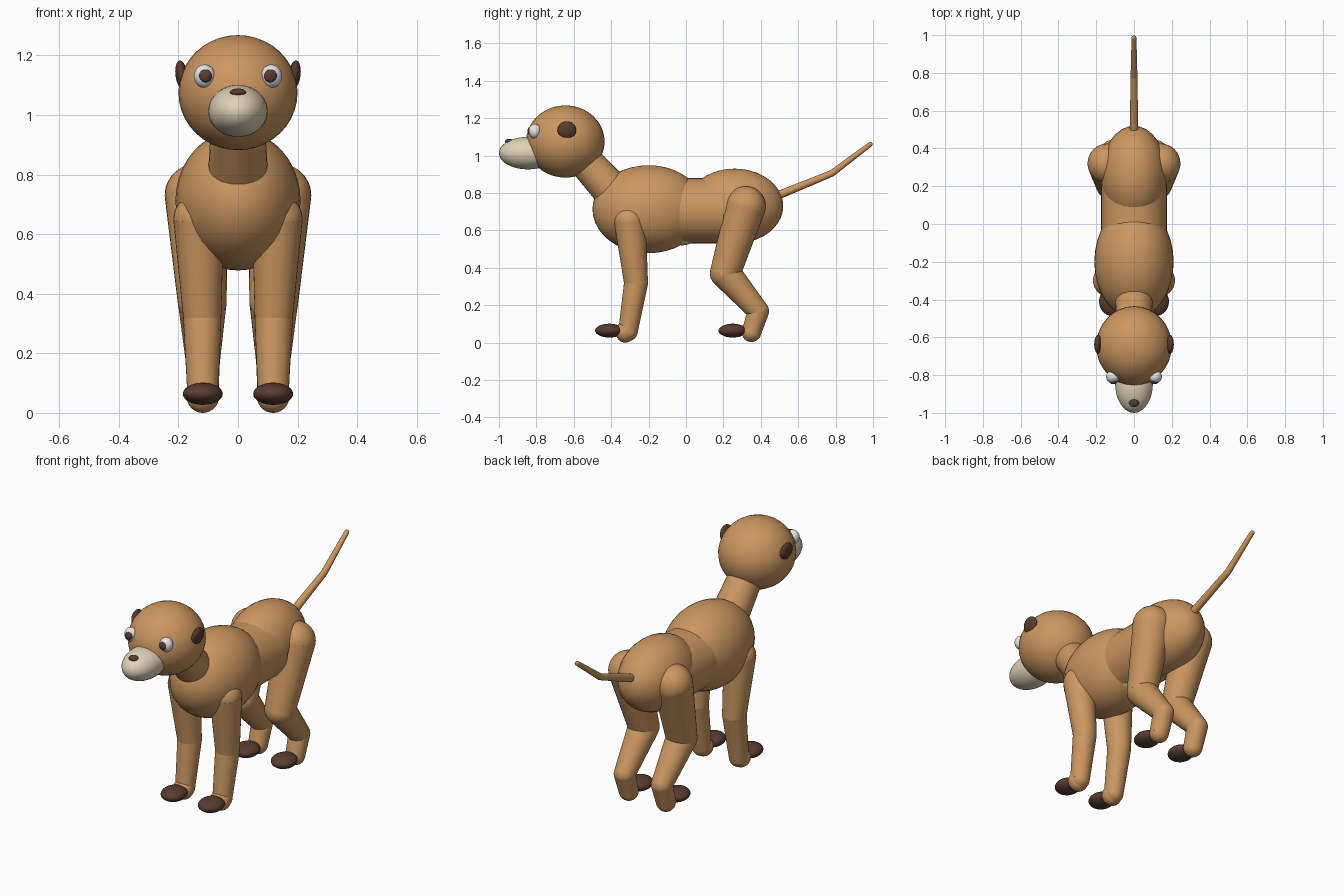
import bpy
import math
from mathutils import Vector

cube = bpy.data.objects.get("Cube")
if cube:
    bpy.data.objects.remove(cube, do_unlink=True)


def material(name, rgb):
    m = bpy.data.materials.new(name)
    m.use_nodes = True
    m.diffuse_color = (*rgb, 1)
    m.node_tree.nodes["Principled BSDF"].inputs["Base Color"].default_value = (*rgb, 1)
    return m


fur = material("tan_fur", (0.60, 0.31, 0.12))
brown = material("dark_brown", (0.10, 0.045, 0.03))
cream = material("cream", (0.74, 0.64, 0.48))
white = material("eye_white", (0.82, 0.82, 0.82))


def finish(name, mat):
    ob = bpy.context.object
    ob.name = name
    ob.data.materials.append(mat)
    bpy.ops.object.shade_smooth_by_angle(angle=math.radians(40))
    return ob


def ball(name, loc, size, mat=fur, rot=(0, 0, 0)):
    """Ellipsoid with the given half sizes."""
    bpy.ops.mesh.primitive_uv_sphere_add(segments=32, ring_count=20, radius=1,
                                         location=loc, rotation=rot)
    bpy.context.object.scale = size
    return finish(name, mat)


def limb(name, a, b, r1, r2, mat=fur):
    """Tapered tube from a to b."""
    a, b = Vector(a), Vector(b)
    bpy.ops.mesh.primitive_cone_add(vertices=32, radius1=r1, radius2=r2,
                                    depth=(b - a).length, location=(a + b) / 2)
    bpy.context.object.rotation_euler = (b - a).to_track_quat('Z', 'Y').to_euler()
    return finish(name, mat)


def leg(name, joints):
    """Chain of tapered tubes with a ball at every joint."""
    for i, (p, r) in enumerate(joints):
        ball(f"{name}_joint_{i + 1}", p, (r, r, r))
        if i:
            q, s = joints[i - 1]
            limb(f"{name}_segment_{i}", q, p, s, r)


# Torso
ball("chest", (0, -0.2, 0.713), (0.21, 0.3, 0.235))
ball("hips", (0, 0.26, 0.73), (0.175, 0.26, 0.2))
limb("waist", (0, -0.15, 0.705), (0, 0.2, 0.705), 0.175, 0.175)
ball("belly_patch", (0, -0.02, 0.61), (0.1, 0.1, 0.09), cream)

# Neck and head
limb("neck", (0, -0.40, 0.815), (0, -0.62, 1.06), 0.1, 0.085)
ball("head", (0, -0.645, 1.075), (0.2, 0.21, 0.193))
ball("muzzle", (0, -0.845, 1.013), (0.1, 0.155, 0.087), cream)
ball("nose", (0, -0.945, 1.075), (0.027, 0.024, 0.014), brown)

# Tail
tail = [(0, 0.45, 0.77), (0, 0.78, 0.905), (0, 0.985, 1.06)]
limb("tail_base", tail[0], tail[1], 0.023, 0.018)
ball("tail_joint", tail[1], (0.018, 0.018, 0.018))
limb("tail_end", tail[1], tail[2], 0.018, 0.013)
ball("tail_tip", tail[2], (0.013, 0.013, 0.013))

# Paired parts
for side, s in (("left", 1), ("right", -1)):
    ball(f"{side}_ear", (s * 0.19, -0.637, 1.135), (0.02, 0.05, 0.048), brown,
         (0, s * 0.12, 0))
    ball(f"{side}_eye", (s * 0.112, -0.808, 1.13), (0.036, 0.034, 0.039), white)
    ball(f"{side}_pupil", (s * 0.109, -0.834, 1.131), (0.022, 0.014, 0.022), brown)
    leg(f"{side}_front_leg", [
        ((s * 0.132, -0.30, 0.65), 0.085),
        ((s * 0.12, -0.267, 0.32), 0.064),
        ((s * 0.118, -0.31, 0.06), 0.052)])
    ball(f"{side}_front_ankle", (s * 0.118, -0.325, 0.057), (0.055, 0.052, 0.057))
    leg(f"{side}_hind_leg", [
        ((s * 0.14, 0.32, 0.73), 0.106),
        ((s * 0.12, 0.21, 0.372), 0.082),
        ((s * 0.118, 0.387, 0.168), 0.057),
        ((s * 0.118, 0.35, 0.055), 0.052)])
    for end, y in (("front", -0.41), ("hind", 0.25)):
        ball(f"{side}_{end}_foot", (s * 0.118, y, 0.064), (0.067, 0.076, 0.037), brown)
